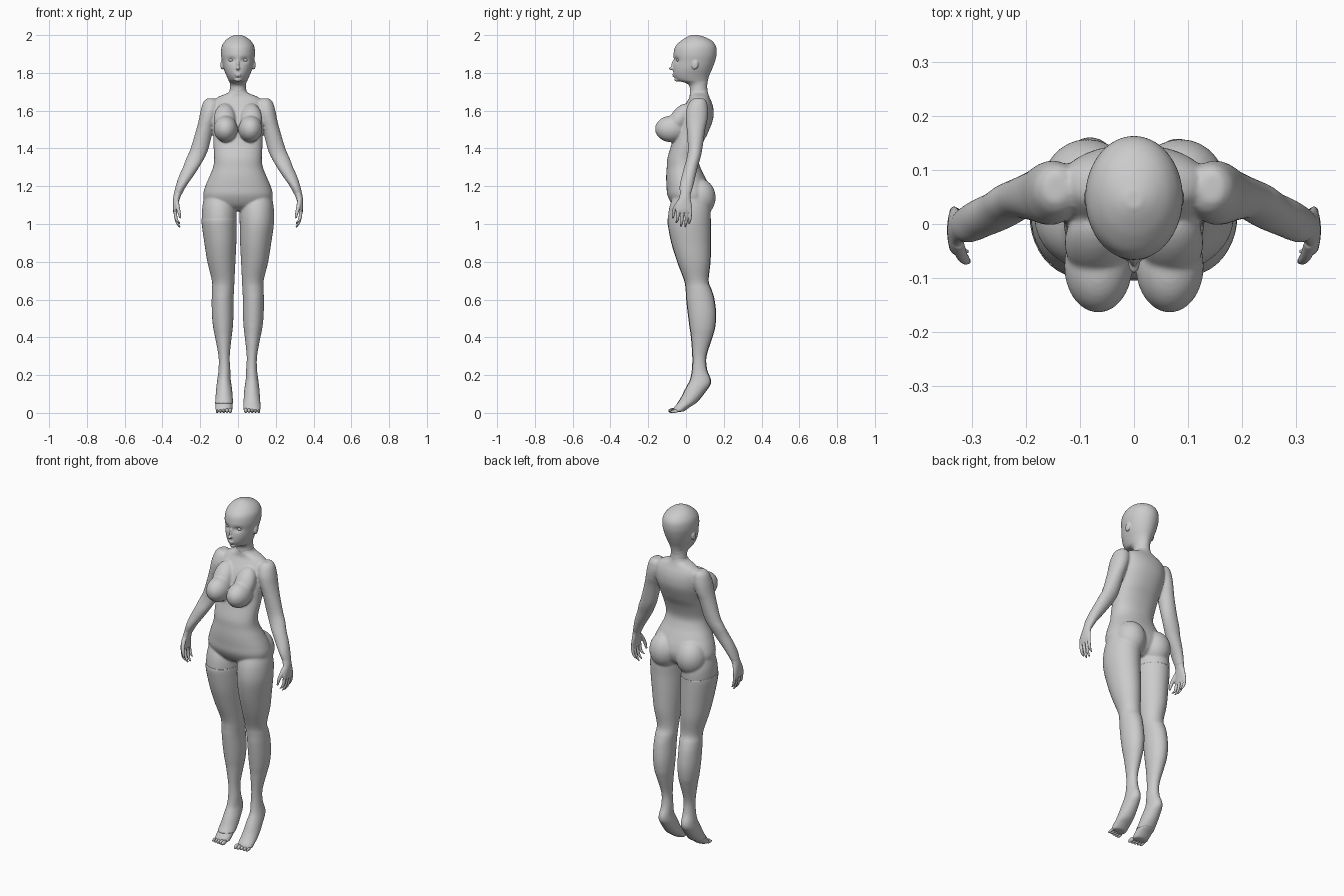
import bpy, bmesh, math
from mathutils import Vector, Matrix


def smooth_rings(rings, sub=5):
    """Catmull-Rom interpolation between measured cross-sections."""
    out, n = [], len(rings)
    for i in range(n - 1):
        p0, p1 = rings[max(i - 1, 0)], rings[i]
        p2, p3 = rings[i + 1], rings[min(i + 2, n - 1)]
        for k in range(sub):
            t = k / sub
            out.append([0.5 * (2 * b + (c - a) * t + (2 * a - 5 * b + 4 * c - d) * t * t
                               + (3 * b - a - 3 * c + d) * t ** 3)
                        for a, b, c, d in zip(p0, p1, p2, p3)])
    return out + [list(rings[-1])]


def loft(bm, rings, side=1, grow=0.0, power=2.0, n=40):
    """Closed skin through horizontal ovals given as (z, x0, x1, y0, y1)."""
    loops, e = [], 2 / power
    for z, x0, x1, y0, y1 in smooth_rings(rings):
        loop = []
        for k in range(n):
            a = 2 * math.pi * k / n
            c, s = math.cos(a), math.sin(a)
            x = (x0 + x1) / 2 + ((x1 - x0) / 2 + grow) * math.copysign(abs(c) ** e, c)
            y = (y0 + y1) / 2 + ((y1 - y0) / 2 + grow) * math.copysign(abs(s) ** e, s)
            loop.append(bm.verts.new((side * x, y, z)))
        loops.append(loop)
    for a, b in zip(loops, loops[1:]):
        for k in range(n):
            bm.faces.new((a[k], a[(k + 1) % n], b[(k + 1) % n], b[k]))
    bm.faces.new(loops[0])
    bm.faces.new(loops[-1])


def ball(bm, centre, radii, tilt=0.0):
    m = Matrix.Translation(centre) @ Matrix.Rotation(tilt, 4, 'X') @ Matrix.Diagonal((*radii, 1))
    bmesh.ops.create_uvsphere(bm, u_segments=28, v_segments=18, radius=1, matrix=m)


def symmetric(rings):
    return [(z, -w, w, y0, y1) for z, w, y0, y1 in rings]


def finish(bm, name, voxel=None, relax=0):
    bmesh.ops.recalc_face_normals(bm, faces=bm.faces[:])
    me = bpy.data.meshes.new(name)
    bm.to_mesh(me)
    bm.free()
    for p in me.polygons:
        p.use_smooth = True
    ob = bpy.data.objects.new(name, me)
    bpy.context.collection.objects.link(ob)
    if voxel:
        r = ob.modifiers.new("fuse", 'REMESH')
        r.mode, r.voxel_size, r.use_smooth_shade = 'VOXEL', voxel, True
    if relax:
        s = ob.modifiers.new("relax", 'SMOOTH')
        s.factor, s.iterations = 0.5, relax
    return ob


TORSO = symmetric([
    (1.715, .043, .023, .113), (1.695, .052, .02, .116), (1.67, .11, .018, .125),
    (1.64, .135, 0, .138), (1.60, .142, -.025, .146), (1.55, .14, -.045, .142),
    (1.48, .132, -.065, .115), (1.42, .13, -.078, .085), (1.35, .126, -.098, .065),
    (1.30, .132, -.102, .076), (1.25, .152, -.105, .10), (1.20, .173, -.103, .122),
    (1.15, .184, -.098, .13), (1.10, .165, -.07, .11), (1.07, .09, -.03, .07)])
LEG = [
    (1.14, .02, .18, -.07, .11), (1.08, .009, .19, -.09, .13), (1.0, .009, .19, -.095, .13),
    (.90, .011, .176, -.076, .13), (.80, .016, .16, -.045, .128), (.70, .021, .136, -.008, .118),
    (.65, .023, .136, 0, .135), (.60, .026, .137, .003, .149), (.52, .026, .136, .012, .158),
    (.45, .03, .129, .021, .152), (.40, .036, .119, .028, .138), (.30, .046, .101, .035, .107),
    (.23, .043, .101, .033, .11), (.18, .041, .107, .024, .129), (.15, .037, .111, .01, .128),
    (.12, .033, .114, -.006, .108), (.08, .03, .117, -.026, .078), (.05, .029, .119, -.046, .05),
    (.03, .028, .12, -.062, .02), (.006, .03, .118, -.074, -.012)]
ARM = [
    (1.665, .125, .165, .04, .095), (1.645, .10, .184, .018, .11), (1.60, .10, .198, 0, .117),
    (1.55, .115, .208, -.001, .113), (1.50, .131, .221, .004, .102), (1.40, .156, .251, .01, .087),
    (1.35, .177, .273, .004, .077), (1.30, .206, .292, -.011, .062), (1.25, .239, .314, -.023, .05),
    (1.20, .274, .33, -.034, .038), (1.15, .301, .342, -.031, .024)]
HAND = [
    (1.17, .292, .337, -.031, .027), (1.14, .306, .343, -.036, .024), (1.11, .314, .345, -.05, .029),
    (1.08, .32, .345, -.056, .033), (1.06, .322, .342, -.052, .031)]
HEAD = symmetric([
    (1.695, .046, .02, .115), (1.73, .042, .018, .112), (1.748, .044, -.005, .114),
    (1.76, .05, -.045, .116), (1.785, .061, -.064, .123), (1.82, .075, -.068, .138),
    (1.86, .084, -.065, .153), (1.90, .09, -.066, .162), (1.94, .086, -.056, .159),
    (1.97, .068, -.027, .137), (1.99, .042, .005, .10), (2.001, .015, .03, .06)])

# torso, limbs, chest and buttocks fused into one skin
body = bmesh.new()
loft(body, TORSO, power=2.2, n=56)
for s in (1, -1):
    loft(body, LEG, s)
    loft(body, ARM, s)
    ball(body, (.066 * s, -.078, 1.503), (.063, .086, .07))
    ball(body, (.07 * s, -.035, 1.555), (.058, .05, .095), -.6)
    ball(body, (.086 * s, .07, 1.14), (.084, .087, .10))
finish(body, "body", .0055, 7)

# head with eye sockets, nose, lips, eyes and ears
head = bmesh.new()
loft(head, HEAD, n=72)
for v in head.verts:
    for s in (1, -1):
        d = ((v.co.x - .034 * s) / .02) ** 2 + ((v.co.z - 1.868) / .014) ** 2
        if v.co.y < .02:
            v.co.y += .011 * math.exp(-d)
ball(head, (0, -.071, 1.824), (.011, .02, .009))
ball(head, (0, -.064, 1.845), (.008, .013, .03), -.25)
ball(head, (0, -.064, 1.792), (.017, .009, .005))
ball(head, (0, -.062, 1.782), (.014, .009, .005))
ball(head, (0, -.045, 1.765), (.02, .016, .012))
for s in (1, -1):
    ball(head, (.084 * s, .048, 1.842), (.009, .017, .025), -.2)
finish(head, "head", .0035, 3)

eyes = bmesh.new()
for s in (1, -1):
    ball(eyes, (.035 * s, -.039, 1.868), (.016, .012, .009))
finish(eyes, "eyes")

# hands: palm, four fingers and a thumb
for s, name in ((1, "left_hand"), (-1, "right_hand")):
    hand = bmesh.new()
    loft(hand, HAND, s, n=28)
    for y, tip, r in ((-.043, 1.005, .009), (-.019, .985, .009), (.004, .982, .009), (.024, 1.0, .008)):
        path = [(1.075, .333, y, r), (1.04, .33, y - .001, r), ((tip + 1.03) / 2, .322, y - .004, r * .85),
                (tip, .308, y - .008, r * .5)]
        loft(hand, [(z, x - q, x + q, c - q, c + q) for z, x, c, q in path], s, n=14)
    thumb = [(1.125, .325, -.035, .011), (1.09, .319, -.056, .011), (1.06, .312, -.066, .009),
             (1.03, .306, -.069, .005)]
    loft(hand, [(z, x - q, x + q, c - q, c + q) for z, x, c, q in thumb], s, n=14)
    finish(hand, name, .003, 1)

# toes
toes = bmesh.new()
for s in (1, -1):
    for i in range(5):
        r = .0125 - .001 * i
        ball(toes, (s * (.041 + .0172 * i), -.072 + .003 * i, r), (r * .8, .022, r), .1)
finish(toes, "toes")

# thin stocking over one leg
stocking = bmesh.new()
loft(stocking, [(1.03, .009, .19, -.095, .13)] + LEG[2:-2], -1, .002)
finish(stocking, "stocking")
